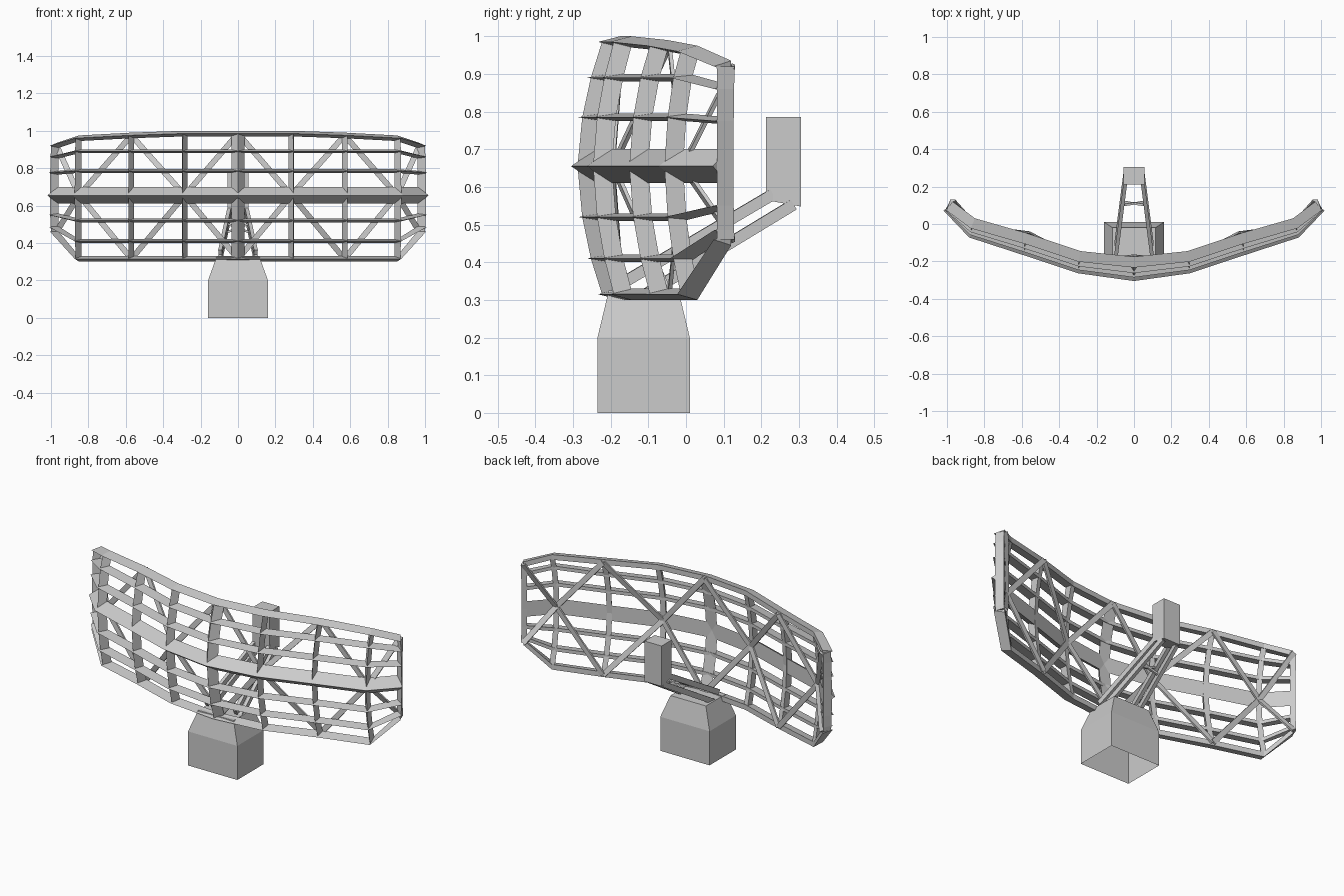
import bpy
import bmesh
from mathutils import Vector

if "Cube" in bpy.data.objects:
    bpy.data.objects.remove(bpy.data.objects["Cube"])

grey = bpy.data.materials.new("light grey metal")
grey.diffuse_color = (0.6, 0.6, 0.6, 1)
grey.use_nodes = True
grey.node_tree.nodes["Principled BSDF"].inputs["Base Color"].default_value = grey.diffuse_color


def finish(name, bm):
    bmesh.ops.recalc_face_normals(bm, faces=bm.faces[:])
    mesh = bpy.data.meshes.new(name)
    bm.to_mesh(mesh)
    bm.free()
    mesh.materials.append(grey)
    obj = bpy.data.objects.new(name, mesh)
    bpy.context.collection.objects.link(obj)
    return obj


def loft(bm, rings, cap_start=True, cap_end=True):
    """Skin a list of equal closed cross-sections."""
    vs = [[bm.verts.new(p) for p in ring] for ring in rings]
    n = len(vs[0])
    for a, b in zip(vs, vs[1:]):
        for i in range(n):
            j = (i + 1) % n
            bm.faces.new((a[i], a[j], b[j], b[i]))
    if cap_start:
        bm.faces.new(vs[0])
    if cap_end:
        bm.faces.new(vs[-1][::-1])


def beam(bm, a, b, width, thick, up=Vector((0, 1, 0))):
    """Rectangular bar between two points, thin along 'up'."""
    a, b = Vector(a), Vector(b)
    d = (b - a).normalized()
    side = d.cross(up).normalized()
    nrm = side.cross(d)
    s, t = side * width / 2, nrm * thick / 2
    loft(bm, [[p - s - t, p + s - t, p + s + t, p - s + t] for p in (a, b)])


def rect(x, y0, y1, z):
    return [(-x, y0, z), (x, y0, z), (x, y1, z), (-x, y1, z)]


# Reflector grid: half-columns (x, y at middle, y at rim), mirrored to both sides
half = [(0, -.24, -.175), (.285, -.2, -.145), (.57, -.105, -.05),
        (.85, -.015, .03), (.97, .115, .12)]
tops = [.985, .985, .975, .96, .92]
inner = [.315, .41, .52, .655, .785, .89]
outer = [.46, .485, .55, .655, .775, .86]
cols = range(-4, 5)
rows = range(7)


def node(c, r):
    k = abs(c)
    x, mid, rim = half[k]
    z = tops[k] if r == 6 else (outer if k == 4 else inner)[r]
    t = abs(r - 3) / 3
    y = mid + (rim - mid) * t ** 1.5
    return Vector((x if c >= 0 else -x, y, z))


def tangent(c, r):
    return (node(min(c + 1, 4), r) - node(max(c - 1, -4), r)).normalized()


def outward(c, r):
    t = tangent(c, r)
    return Vector((t.y, -t.x, 0)).normalized()


# Horizontal bars: triangular section, sharp edge on the convex side
bm = bmesh.new()
for r in rows:
    hw = .045 if r == 3 else .015 if r in (0, 6) else .01
    depth = .065 if r == 3 else .058
    up = Vector((0, 0, hw))
    loft(bm, [[node(c, r) - up, node(c, r) + up, node(c, r) + outward(c, r) * depth]
              for c in cols])
finish("horizontal_bars", bm)

# Vertical ribs, the centre one wider
bm = bmesh.new()
for c in cols:
    hw = .036 if c == 0 else .015
    rings = []
    for r in rows:
        p, t = node(c, r), tangent(c, r)
        t = Vector((t.x, t.y, 0)).normalized() * hw
        rings.append([p - t, p + t, p + outward(c, r) * .048])
    loft(bm, rings)
finish("vertical_ribs", bm)

# Zigzag flat braces on the concave side
bm = bmesh.new()
for s in (-1, 1):
    for a, b in ((1, 0), (1, 2), (3, 2), (3, 4)):
        for r in (0, 6):
            off = Vector((0, .006, 0))
            beam(bm, node(s * a, 3) + off, node(s * b, r) + off, .03, .01)
finish("diagonal_braces", bm)

# Pedestal with tapered top and open underside
bm = bmesh.new()
loft(bm, [rect(.16, -.235, .01, 0), rect(.16, -.235, .01, .2),
          rect(.115, -.205, -.02, .325)], cap_start=False)
finish("pedestal", bm)

# Feed horn box with a slightly sloped underside
bm = bmesh.new()
bottom = [(-.055, .212, .565), (.055, .212, .565), (.055, .305, .548), (-.055, .305, .548)]
loft(bm, [bottom, rect(.055, .212, .305, .785)])
finish("feed_horn", bm)

# Feed arms: an upper and a lower beam on each side
bm = bmesh.new()
for s in (-1, 1):
    beam(bm, (s * .095, -.16, .35), (s * .045, .23, .58), .02, .03, Vector((0, 0, 1)))
    beam(bm, (s * .1, -.14, .295), (s * .045, .285, .553), .02, .03, Vector((0, 0, 1)))
finish("feed_arms", bm)

# Cross bracing between the arms
bm = bmesh.new()
for s in (-1, 1):
    beam(bm, (s * .062, .1, .505), (-s * .065, .12, .455), .012, .012)
finish("arm_cross_braces", bm)
